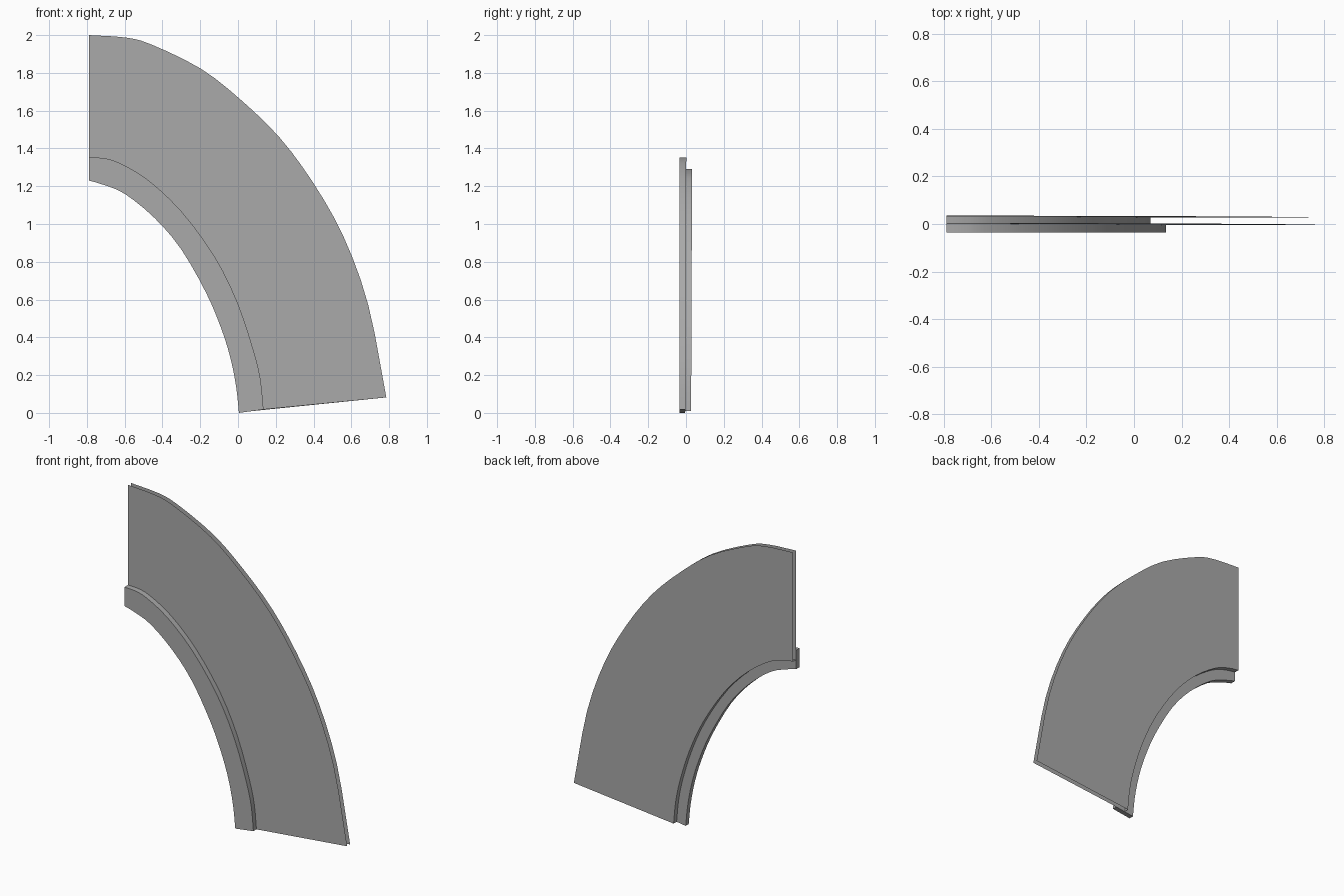
import bpy
from mathutils import Vector

cube = bpy.data.objects.get("Cube")
if cube:
    bpy.data.objects.remove(cube, do_unlink=True)

grey = bpy.data.materials.new("plain grey")
grey.use_nodes = True
colour = (0.4, 0.4, 0.4, 1)
grey.diffuse_color = colour
grey.node_tree.nodes["Principled BSDF"].inputs["Base Color"].default_value = colour

FRONT = -0.035   # front face of the rim
GAP = 0.031      # distance between the two sheets


def smooth_arc(points, steps=3):
    """Catmull-Rom curve through (x, z) points."""
    p = [Vector(q) for q in points]
    p = [2 * p[0] - p[1]] + p + [2 * p[-1] - p[-2]]
    arc = []
    for a, b, c, d in zip(p, p[1:], p[2:], p[3:]):
        for i in range(steps):
            t = i / steps
            arc.append(0.5 * (2 * b + (c - a) * t + (2 * a - 5 * b + 4 * c - d) * t ** 2
                              + (3 * b - a - 3 * c + d) * t ** 3))
    return arc + [p[-2]]


def lean(q):
    """Depth of the front sheet, which leans back slightly with height."""
    return -0.004 + 0.004 * q.y


def at_front(q):
    return (q.x, FRONT, q.y)


def at_sheet(q):
    return (q.x, lean(q), q.y)


def at_back(q):
    return (q.x, lean(q) + GAP, q.y)


def loft(name, rails, closed=False):
    """Skin a surface across rails; a closed section also gets end caps."""
    n, m = len(rails[0]), len(rails)
    verts = [v for rail in rails for v in rail]
    faces = []
    for r in range(m if closed else m - 1):
        s = (r + 1) % m
        faces += [(r * n + i, r * n + i + 1, s * n + i + 1, s * n + i) for i in range(n - 1)]
    if closed:
        faces.append([r * n for r in range(m)])
        faces.append([r * n + n - 1 for r in reversed(range(m))])
    mesh = bpy.data.meshes.new(name)
    mesh.from_pydata(verts, [], faces)
    mesh.materials.append(grey)
    obj = bpy.data.objects.new(name, mesh)
    bpy.context.collection.objects.link(obj)
    bpy.ops.object.select_all(action="DESELECT")
    obj.select_set(True)
    bpy.context.view_layer.objects.active = obj
    bpy.ops.object.mode_set(mode="EDIT")
    bpy.ops.mesh.select_all(action="SELECT")
    if closed:
        bpy.ops.mesh.normals_make_consistent(inside=False)
    bpy.ops.object.mode_set(mode="OBJECT")
    bpy.ops.object.shade_smooth_by_angle()
    return obj


# Arcs from the upper end to the foot
inner = smooth_arc([(-.79, 1.23), (-.72, 1.21), (-.6, 1.16), (-.44, 1.03), (-.3, .865),
                    (-.167, .632), (-.087, .442), (-.04, .29), (-.01, .14), (.005, 0)])
rim = smooth_arc([(-.79, 1.352), (-.717, 1.349), (-.632, 1.325), (-.479, 1.235), (-.299, 1.066),
                  (-.124, .828), (-.003, .585), (.082, .331), (.119, .177), (.135, .018)])
outer = smooth_arc([(-.79, 2), (-.595, 1.987), (-.458, 1.95), (-.198, 1.823), (.013, 1.659),
                    (.22, 1.458), (.4, 1.215), (.56, .93), (.69, .57), (.785, .082)])
middle = [(a + b) / 2 for a, b in zip(inner, rim)]

# Solid raised rim along the inner edge
loft("inner_rim", [[at_front(q) for q in inner], [at_front(q) for q in rim],
                   [at_sheet(q) for q in rim], [at_sheet(q) for q in inner]], closed=True)

# Two thin open sheets, and the wall joining the back one to the rim
loft("front_sheet", [[at_sheet(q) for q in outer], [at_sheet(q) for q in rim]])
loft("back_sheet", [[at_back(q) for q in middle], [at_back(q) for q in outer]])
loft("spacer_wall", [[at_sheet(q) for q in middle], [at_back(q) for q in middle]])
